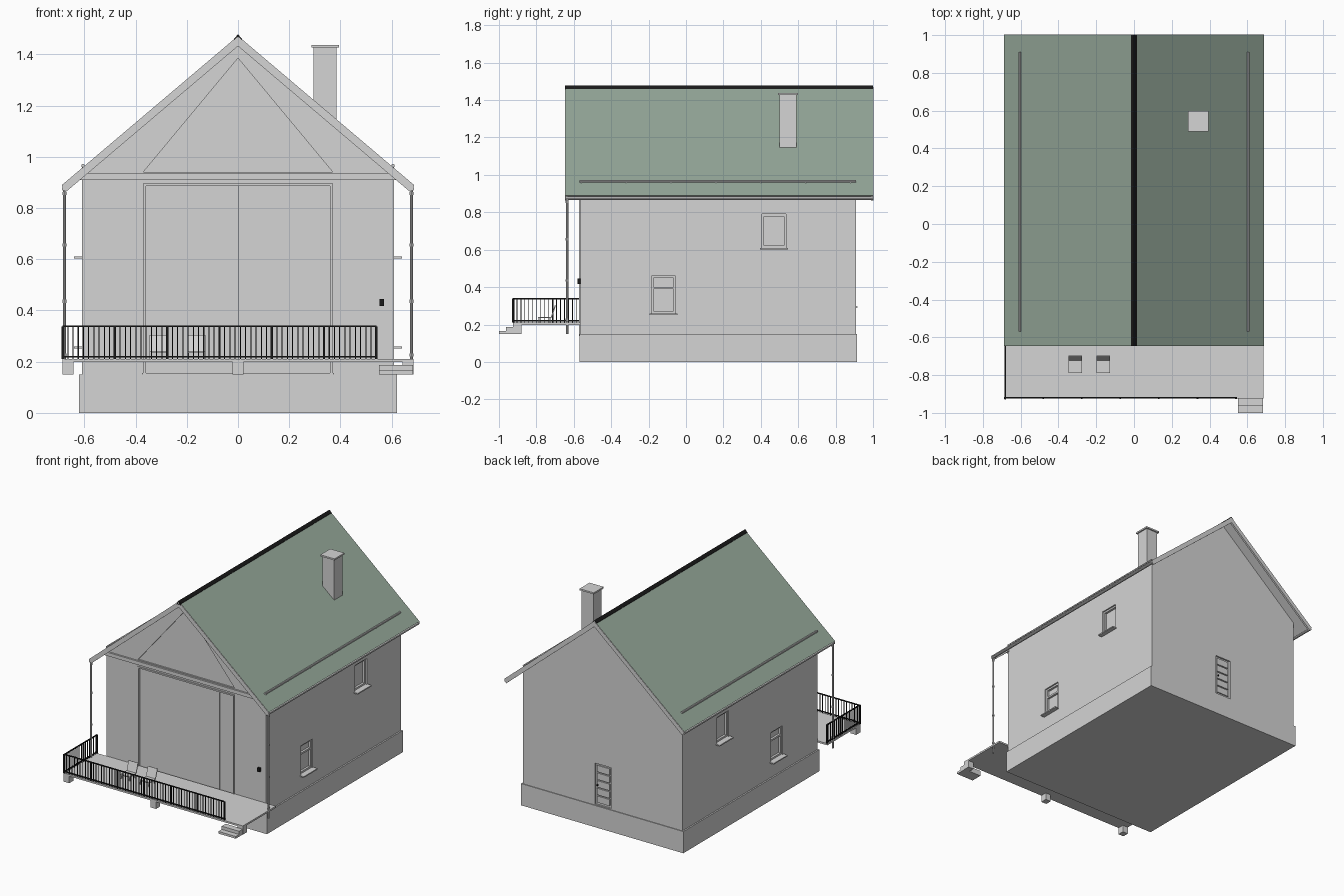
import bpy, bmesh
from math import pi
from mathutils import Vector, Matrix

cube = bpy.data.objects.get("Cube")
if cube:
    bpy.data.objects.remove(cube, do_unlink=True)


def material(name, r, g, b):
    m = bpy.data.materials.new(name)
    m.use_nodes = True
    m.diffuse_color = (r, g, b, 1)
    bsdf = next(n for n in m.node_tree.nodes if n.type == 'BSDF_PRINCIPLED')
    bsdf.inputs["Base Color"].default_value = (r, g, b, 1)
    bsdf.inputs["Roughness"].default_value = 0.8
    return m


grey = material("light grey", 0.66, 0.66, 0.66)
green = material("sage green", 0.30, 0.39, 0.32)
black = material("black", 0.01, 0.01, 0.01)


def finish(name, bm, *mats):
    bmesh.ops.recalc_face_normals(bm, faces=bm.faces)
    mesh = bpy.data.meshes.new(name)
    bm.to_mesh(mesh)
    bm.free()
    ob = bpy.data.objects.new(name, mesh)
    for m in mats:
        mesh.materials.append(m)
    bpy.context.scene.collection.objects.link(ob)
    return ob


def add_box(bm, x0, x1, y0, y1, z0, z1):
    lo, hi = Vector((x0, y0, z0)), Vector((x1, y1, z1))
    mat = Matrix.Translation((lo + hi) / 2) @ Matrix.Diagonal((*(hi - lo), 1))
    bmesh.ops.create_cube(bm, size=1, matrix=mat)


def boxes(name, mat, *specs):
    bm = bmesh.new()
    for s in specs:
        add_box(bm, *s)
    return finish(name, bm, mat)


def add_rod(bm, a, b, r, sides=8):
    a, b = Vector(a), Vector(b)
    turn = (b - a).to_track_quat('Z', 'Y').to_matrix().to_4x4()
    bmesh.ops.create_cone(bm, cap_ends=True, segments=sides, radius1=r, radius2=r,
                          depth=(b - a).length,
                          matrix=Matrix.Translation((a + b) / 2) @ turn)


def prism(name, pts, y0, y1, *mats):
    """Extrude an x-z profile along y."""
    bm = bmesh.new()
    face = bm.faces.new([bm.verts.new((x, y0, z)) for x, z in pts])
    ext = bmesh.ops.extrude_face_region(bm, geom=[face])
    moved = [v for v in ext["geom"] if isinstance(v, bmesh.types.BMVert)]
    bmesh.ops.translate(bm, verts=moved, vec=(0, y1 - y0, 0))
    return finish(name, bm, *mats)


def cut(ob, cutter):
    """Subtract the cutter from the object and discard it."""
    mod = ob.modifiers.new("opening", 'BOOLEAN')
    mod.operation, mod.solver, mod.object = 'DIFFERENCE', 'EXACT', cutter
    graph = bpy.context.evaluated_depsgraph_get()
    mesh = bpy.data.meshes.new_from_object(ob.evaluated_get(graph))
    ob.modifiers.clear()
    ob.data = mesh
    bpy.data.objects.remove(cutter, do_unlink=True)


W, FRONT, BACK, DECK = 0.61, -0.565, 0.91, 0.21
RF, RB = -0.645, 1.0
RIDGE, SLOPE, EAVE = 1.472, 0.847, 0.688


def roof_z(x, drop=0):
    return RIDGE - SLOPE * abs(x) - drop


def band(top, bottom, inset=0.015):
    """Gable-shaped strip following the roof pitch."""
    e = EAVE - inset
    return [(0, roof_z(0, top)), (EAVE, roof_z(EAVE, top)), (e, roof_z(e, bottom)),
            (0, roof_z(0, bottom)), (-e, roof_z(e, bottom)), (-EAVE, roof_z(EAVE, top))]


# Plinth and walls
boxes("plinth", grey, (-0.62, 0.62, FRONT - .005, BACK + .005, 0, 0.15))
top = roof_z(W, 0.02)
walls = prism("walls", [(-W, .15), (W, .15), (W, top), (0, roof_z(0, .02)), (-W, top)],
              FRONT, BACK, grey)

# Openings: glazed front, gable window, side windows, back door
DW, DTOP = 0.37, 0.895
gable = [(-DW, .94), (DW, .94), (0, 1.385)]
cut(walls, boxes("cutter", grey, (-DW, DW, -.7, FRONT + .03, .155, DTOP)))
cut(walls, prism("cutter", gable, -.7, FRONT + .008, grey))
windows = {"lower": (-0.12, 0.26, 0.46), "upper": (0.47, 0.61, 0.79)}
for side in (-1, 1):
    for y, z0, z1 in windows.values():
        x0, x1 = sorted((side * (W - .025), side * .7))
        cut(walls, boxes("cutter", grey, (x0, x1, y - .065, y + .065, z0, z1)))
cut(walls, boxes("cutter", grey, (-.065, .06, BACK - .012, BACK + .1, .155, .44)))

# Sliding front panels, each a step behind its neighbour
step = 2 * DW / 6
boxes("sliding_panels", grey,
      *[(-DW + i * step, -DW + (i + 1) * step, FRONT + .01 + .003 * (i % 3),
         FRONT + .03, .155, DTOP) for i in range(6)])
y0, y1 = FRONT - .006, FRONT + .02
boxes("front_frame", grey, (-DW, -DW + .01, y0, y1, .15, DTOP),
      (DW - .01, DW, y0, y1, .15, DTOP), (-DW, DW, y0, y1, DTOP - .01, DTOP),
      (-DW - .005, DW + .005, y0, y1, .14, .155))
boxes("front_beam", grey, (-.62, .62, FRONT - .012, FRONT + .01, .91, .935))

# Side windows with frames, transoms and sills
for side, label in ((1, "left"), (-1, "right")):
    for kind, (y, z0, z1) in windows.items():
        bm = bmesh.new()
        f, a, b = .012, y - .065, y + .065
        parts = [(a, a + f, z0, z1), (b - f, b, z0, z1), (a, b, z0, z0 + f), (a, b, z1 - f, z1)]
        if kind == "lower":
            z = z0 + .65 * (z1 - z0)
            parts.append((a, b, z, z + f))
        for p in parts:
            xs = sorted((side * (W - .025), side * (W - .01)))
            add_box(bm, *xs, *p)
        finish(f"{label}_{kind}_window_frame", bm, grey)
        xs = sorted((side * (W - .02), side * .64))
        boxes(f"{label}_{kind}_sill", grey, (*xs, y - .075, y + .075, z0 - .008, z0))

# Back door with raised boards and a knob
boxes("back_door", grey, *[(-.05, .045, BACK - .013, BACK - .004, .17 + i * .053, .215 + i * .053)
                           for i in range(5)])
boxes("door_knob", black, (.035, .042, BACK - .005, BACK + .006, .29, .297))

# Roof: green on the upper slopes only
roof = prism("roof", band(0, .022), RF, RB, grey, green)
for p in roof.data.polygons:
    p.material_index = int(p.normal.z > 0.3)
for name, y in (("front_barge_board", RF - .002), ("back_barge_board", RB - .012)):
    prism(name, band(.003, .04), y, y + .014, grey)
c = .016
prism("ridge_cap", [(-c, roof_z(c, -.002)), (0, RIDGE + .006), (c, roof_z(c, -.002)),
                    (c, roof_z(c, .01)), (-c, roof_z(c, .01))], RF - .002, RB, black)

# Chimney
boxes("chimney", grey, (.295, .385, .5, .59, 1.1, 1.426))
boxes("chimney_cap", grey, (.286, .394, .491, .599, 1.426, 1.437))

# Gutters, downpipes and snow guards
for s, label in ((1, "left"), (-1, "right")):
    bm = bmesh.new()
    add_rod(bm, (s * .68, RF, .875), (s * .68, RB, .875), .008)
    finish(label + "_gutter", bm, grey)
    bm = bmesh.new()
    add_rod(bm, (s * .678, -.635, .15), (s * .678, -.635, .875), .006)
    for z in (.22, .43, .65, .85):
        add_rod(bm, (s * .678, -.635, z), (s * .678, -.635, z + .012), .008)
    finish(label + "_downpipe", bm, grey)
    bm = bmesh.new()
    z = roof_z(.605) + .006
    add_rod(bm, (s * .605, -.57, z), (s * .605, BACK, z), .007)
    for i in range(7):
        y = -.56 + i * .24
        add_rod(bm, (s * .605, y, z - .02), (s * .605, y, z), .004, 6)
    finish(label + "_snow_guard", bm, grey)

# Deck, footings and steps
DY = -0.925
boxes("deck", grey, (-.685, .685, DY, FRONT, .198, DECK))
boxes("deck_footings", grey, *[(x - .021, x + .021, DY, DY + .045, .15, .198)
                               for x in (-.664, 0, .664)])
boxes("deck_steps", grey, (.55, .683, -1, DY + .005, .15, .165),
      (.55, .683, -.963, DY + .005, .165, .187))

# Railing along the front and the right end
X0, X1, RAIL, r = -.685, .54, .338, .003
bm = bmesh.new()
for z in (DECK + .01, RAIL):
    add_box(bm, X0, X1, DY, DY + .008, z - r, z + r)
    add_box(bm, X0, X0 + .008, DY, FRONT, z - r, z + r)
for n, start, span, along in ((60, X0, X1 - X0, True), (17, DY, FRONT - DY, False)):
    for i in range(n + 1):
        t = start + span * i / n
        w = .0045 if i % 10 == 0 or i == n else .002
        x, y = (t, DY + .004) if along else (X0 + .004, t)
        add_box(bm, x - w, x + w, y - w, y + w, DECK, RAIL)
finish("railing", bm, black)

# Two deck chairs with sloping backs
for n, x in enumerate((-.31, -.162)):
    bm = bmesh.new()
    a, b = x - .036, x + .036
    add_box(bm, a, b, -.79, -.72, .234, .241)
    back = bmesh.ops.create_cube(bm, size=1, matrix=Matrix.Translation((x, -.709, .27))
                                 @ Matrix.Rotation(-.32, 4, 'X')
                                 @ Matrix.Diagonal((.072, .006, .068, 1)))
    for lx in (a, b - .006):
        for ly in (-.788, -.73):
            add_box(bm, lx, lx + .006, ly, ly + .006, DECK, .236)
    finish(f"deck_chair_{n + 1}", bm, grey)

# Wall lamp
boxes("wall_lamp", black, (.552, .57, FRONT - .014, FRONT, .418, .445))
